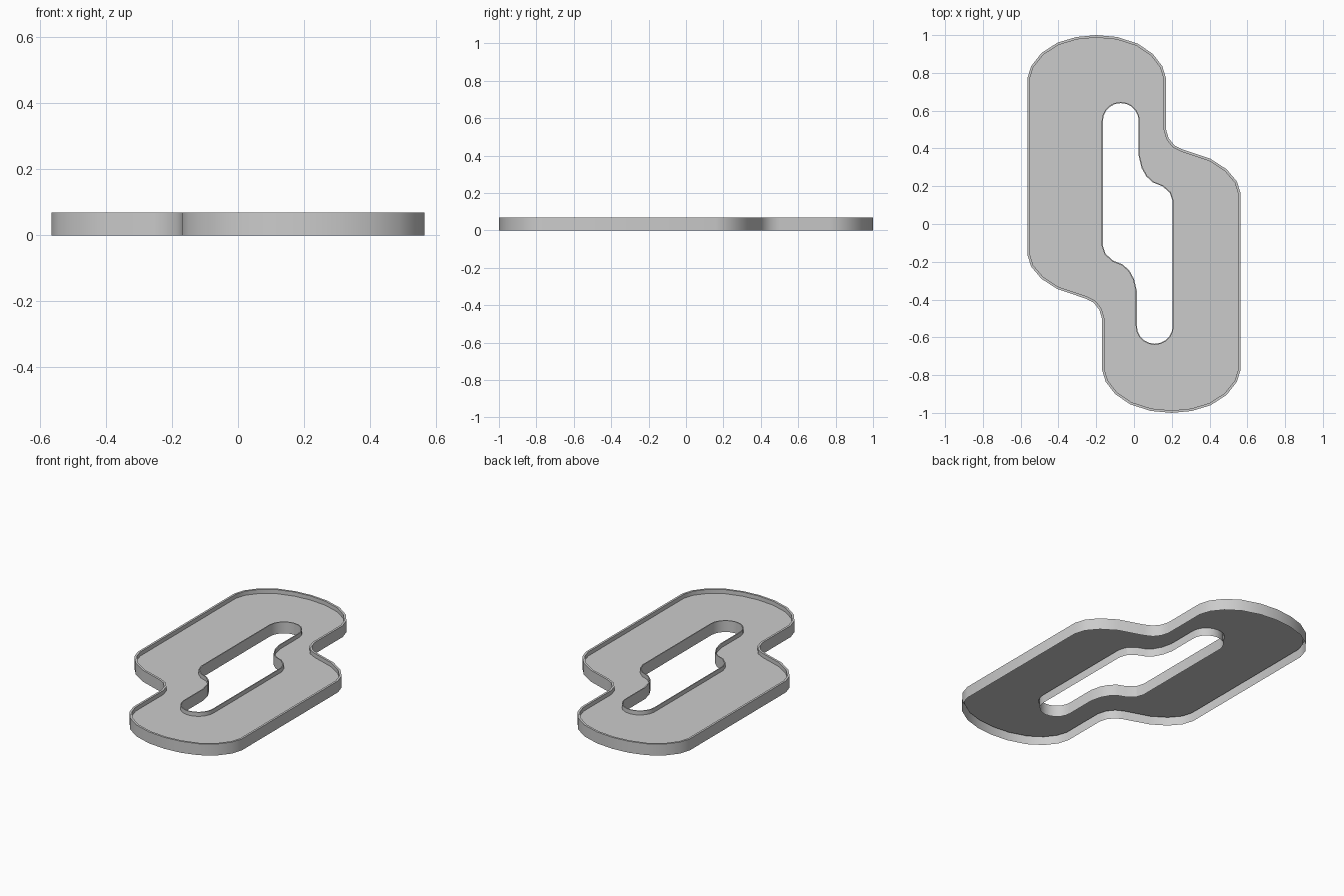
import bpy, bmesh, math
from mathutils import Vector

if "Cube" in bpy.data.objects:
    bpy.data.objects.remove(bpy.data.objects["Cube"])

TOP, FLOOR = 0.07, 0.045


def with_half_turn(half, cx=0.0, cy=0.0):
    """Complete a clockwise profile by a half turn about (cx, cy)."""
    return ([Vector(p) for p in half] +
            [Vector((2 * cx - x, 2 * cy - y)) for x, y in half])


def offset(pts, d):
    """Mitred offset; positive goes to the right of a clockwise path."""
    out = []
    for i, p in enumerate(pts):
        a = (p - pts[i - 1]).normalized()
        b = (pts[(i + 1) % len(pts)] - p).normalized()
        na, nb = Vector((a.y, -a.x)), Vector((b.y, -b.x))
        out.append(p + (na + nb) * d / (1 + na.dot(nb)))
    return out


def rim(bm, pts, d):
    """Outer skirt, narrow top lip and inner drop; returns floor edges."""
    inner = offset(pts, d)
    levels = ((pts, 0), (pts, TOP), (inner, TOP), (inner, FLOOR))
    rings = [[bm.verts.new((p.x, p.y, z)) for p in loop] for loop, z in levels]
    n = len(pts)
    for lo, hi in zip(rings, rings[1:]):
        for i in range(n):
            j = (i + 1) % n
            bm.faces.new((lo[i], lo[j], hi[j], hi[i]))
    last = rings[-1]
    return [bm.edges.get((last[i], last[(i + 1) % n])) for i in range(n)]


# Outer outline, one lobe and its shoulder
outer = with_half_turn([
    (-0.565, 0.77), (-0.545, 0.835), (-0.49, 0.905), (-0.405, 0.96),
    (-0.305, 0.99), (-0.2, 1.0), (-0.09, 0.99), (0.02, 0.955),
    (0.10, 0.90), (0.15, 0.835), (0.17, 0.77), (0.17, 0.50),
    (0.183, 0.455), (0.213, 0.417), (0.255, 0.395), (0.405, 0.345),
    (0.49, 0.29), (0.545, 0.225), (0.565, 0.16)])

# Slot outline, rounded end and shoulder
end = [(-0.07 - 0.095 * math.cos(math.pi * i / 10),
        0.545 + 0.095 * math.sin(math.pi * i / 10)) for i in range(11)]
slot = with_half_turn(end + [
    (0.025, 0.36), (0.04, 0.297), (0.065, 0.252), (0.10, 0.22),
    (0.15, 0.20), (0.19, 0.165), (0.205, 0.12)], 0.02, 0.003)

# Open-bottomed tray with a recessed floor
bm = bmesh.new()
edges = rim(bm, outer, 0.013) + rim(bm, slot, -0.006)
bmesh.ops.triangle_fill(bm, edges=edges, use_beauty=True, normal=(0, 0, 1))
bmesh.ops.recalc_face_normals(bm, faces=bm.faces[:])
if sum(f.normal.z * f.calc_area() for f in bm.faces) < 0:
    bmesh.ops.reverse_faces(bm, faces=bm.faces[:])
mesh = bpy.data.meshes.new("stepped_tray")
bm.to_mesh(mesh)
bm.free()
tray = bpy.data.objects.new("stepped_tray", mesh)
bpy.context.collection.objects.link(tray)
bpy.context.view_layer.objects.active = tray
tray.select_set(True)
bpy.ops.object.shade_smooth_by_angle(angle=math.radians(30))
